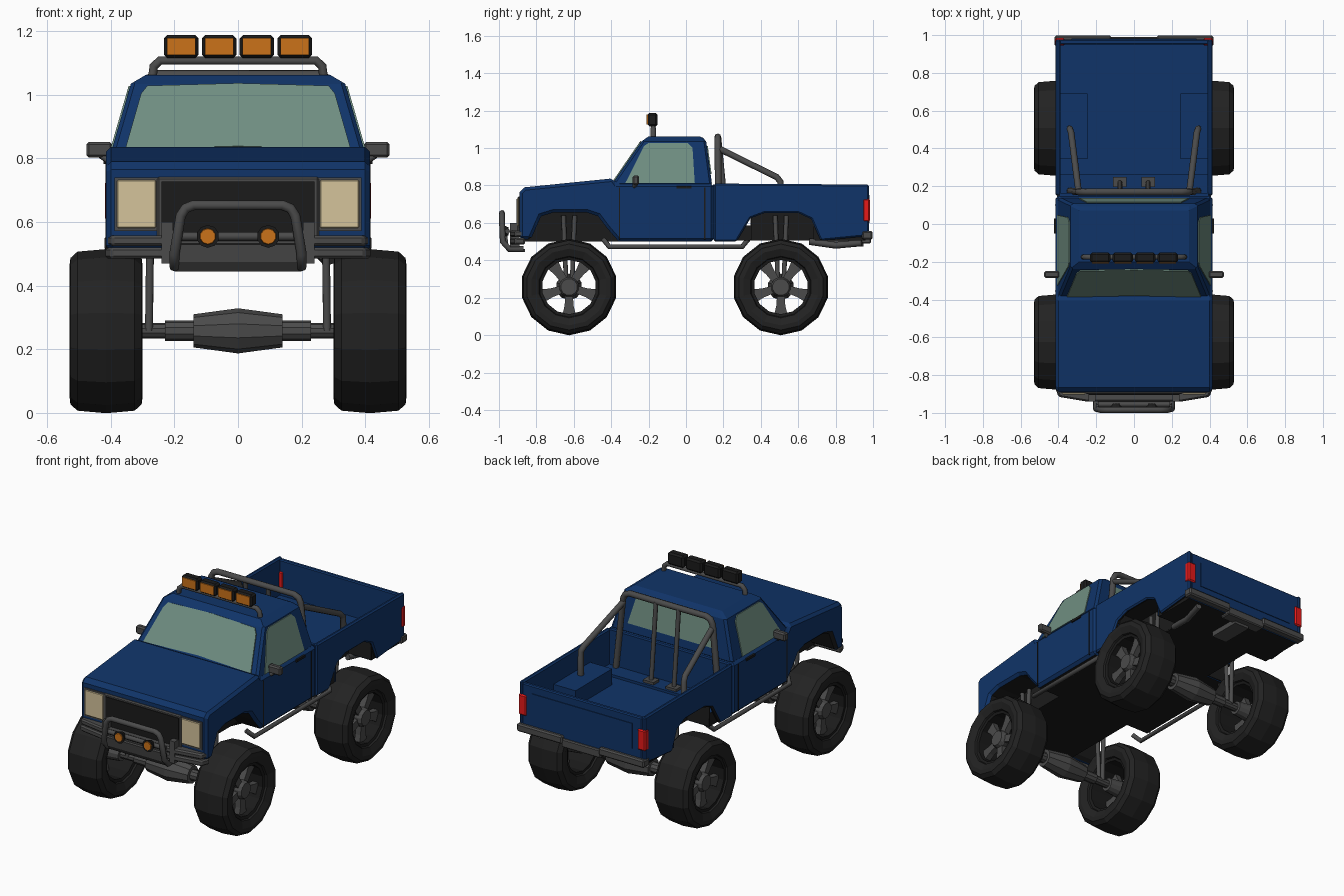
import bpy, bmesh, math
from mathutils import Vector

if "Cube" in bpy.data.objects:
    bpy.data.objects.remove(bpy.data.objects["Cube"])

def mat(name, r, g, b):
    m = bpy.data.materials.new(name)
    m.diffuse_color = (r, g, b, 1)
    m.use_nodes = True
    m.node_tree.nodes["Principled BSDF"].inputs["Base Color"].default_value = m.diffuse_color
    return m

BLUE = mat("blue paint", .005, .034, .14)
GLASS = mat("green glass", .16, .27, .22)
DARK = mat("black trim", .011, .011, .011)
TYRE = mat("tyre rubber", .016, .016, .016)
METAL = mat("grey metal", .07, .07, .07)
LAMP = mat("cream lamp", .66, .55, .33)
ORANGE = mat("orange lamp", .6, .17, .01)
RED = mat("red lamp", .8, .01, .01)

def finish(name, bm, mats, rule=None, bevel=0):
    bmesh.ops.recalc_face_normals(bm, faces=bm.faces[:])
    bm.normal_update()
    if rule:
        for f in bm.faces:
            f.material_index = rule(f.normal, f.calc_center_median())
    me = bpy.data.meshes.new(name)
    bm.to_mesh(me)
    bm.free()
    for m in mats:
        me.materials.append(m)
    ob = bpy.data.objects.new(name, me)
    bpy.context.collection.objects.link(ob)
    if bevel:
        b = ob.modifiers.new("bevel", 'BEVEL')
        b.width, b.segments, b.limit_method, b.angle_limit = bevel, 1, 'ANGLE', math.radians(50)
    return ob

def prism(name, pts, vec, *mats, rule=None, bevel=0):
    """Polygon of 3D points pushed along a vector."""
    bm = bmesh.new()
    f = bm.faces.new([bm.verts.new(p) for p in pts])
    ext = bmesh.ops.extrude_face_region(bm, geom=[f], use_keep_orig=True)
    bmesh.ops.translate(bm, verts=[v for v in ext['geom'] if isinstance(v, bmesh.types.BMVert)], vec=vec)
    return finish(name, bm, mats, rule, bevel)

def box(name, x, y, z, *mats, rule=None, bevel=0):
    pts = [(x[0], y[0], z[0]), (x[1], y[0], z[0]), (x[1], y[1], z[0]), (x[0], y[1], z[0])]
    return prism(name, pts, (0, 0, z[1] - z[0]), *mats, rule=rule, bevel=bevel)

def lathe(name, prof, n, loc, m, axis='X', closed=False):
    """Spin (offset, radius) points round the x or y axis."""
    bm = bmesh.new()
    rings = []
    for a, r in prof:
        ring = []
        for i in range(n):
            t = 2 * math.pi * (i + .5) / n
            c, s = r * math.cos(t), r * math.sin(t)
            p = (a, c, s) if axis == 'X' else (c, a, s)
            ring.append(bm.verts.new(Vector(p) + Vector(loc)))
        rings.append(ring)
    pairs = list(zip(rings, rings[1:]))
    if closed:
        pairs.append((rings[-1], rings[0]))
    else:
        bm.faces.new(rings[0])
        bm.faces.new(rings[-1])
    for a, b in pairs:
        for i in range(n):
            j = (i + 1) % n
            bm.faces.new((a[i], a[j], b[j], b[i]))
    return finish(name, bm, [m])

def tube(name, pts, r, m):
    cu = bpy.data.curves.new(name, 'CURVE')
    cu.dimensions, cu.bevel_depth, cu.bevel_resolution, cu.use_fill_caps = '3D', r, 2, True
    sp = cu.splines.new('POLY')
    sp.points.add(len(pts) - 1)
    for p, q in zip(sp.points, pts):
        p.co = (*q, 1)
    tmp = bpy.data.objects.new(name + "_path", cu)
    bpy.context.collection.objects.link(tmp)
    me = bpy.data.meshes.new_from_object(tmp.evaluated_get(bpy.context.evaluated_depsgraph_get()))
    bpy.data.objects.remove(tmp)
    me.materials.clear()
    me.materials.append(m)
    ob = bpy.data.objects.new(name, me)
    bpy.context.collection.objects.link(ob)

def arch_loop(pts):  # symmetrical tube path from its right half
    return pts + [(-x, y, z) for x, y, z in reversed(pts)]

# Front body with hood and wheel arch; underside and arch are dark
front = [(-.89, .51), (-.89, .765), (-.865, .79), (-.39, .838), (-.37, .81), (.15, .81), (.15, .5), (-.36, .5),
         (-.425, .575), (-.47, .635), (-.53, .655), (-.71, .655), (-.775, .635), (-.83, .51)]
under = lambda n, c: int(abs(n.x) < .5 and c.z < .66 and -.85 < c.y < .14)
prism("front_body", [(-.415, y, z) for y, z in front], (.83, 0, 0), BLUE, DARK, rule=under, bevel=.016)
box("engine_bay_floor", (-.25, .25), (-.86, -.35), (.5, .66), DARK)

# Cab: three stacked rings
bm = bmesh.new()
rings = []
for z, w, y0, y1 in [(.8, .405, -.4, .14), (1.035, .337, -.238, .108), (1.063, .29, -.2, .085)]:
    rings.append([bm.verts.new(p) for p in [(-w, y0, z), (w, y0, z), (w, y1, z), (-w, y1, z)]])
for a, b in zip(rings, rings[1:]):
    for i in range(4):
        bm.faces.new((a[i], a[i - 3], b[i - 3], b[i]))
bm.faces.new(rings[0])
bm.faces.new(rings[2])
finish("cab", bm, [BLUE], bevel=.012)

# Windows as thin plates on the sloping cab faces
wx = lambda z: .405 - .2894 * (z - .8)
wy = lambda z: -.4 + .689 * (z - .8)
by = lambda z: .14 - .136 * (z - .8)
prism("windscreen", [(x, wy(z) + .003, z) for x, z in
      [(-.355, .825), (0, .835), (.355, .825), (.305, 1.0), (.285, 1.025), (0, 1.033), (-.285, 1.025), (-.305, 1.0)]],
      (0, -.008, .004), GLASS)
prism("rear_window", [(x, by(z) - .003, z) for x, z in [(-.29, .86), (.29, .86), (.25, 1.01), (-.25, 1.01)]],
      (0, .008, 0), GLASS)
for s in (-1, 1):
    prism("side_window", [(s * (wx(z) - .003), y, z) for y, z in
          [(-.325, .812), (-.3, .86), (-.225, 1.01), (-.2, 1.028), (.01, 1.028), (.035, 1.0), (.047, .812)]],
          (s * .008, 0, 0), GLASS)
    # Door seams, handle, mirror
    for y in (-.355, .1):
        box("door_seam", (s * .41, s * .417), (y - .003, y + .003), (.51, .79), DARK)
    box("door_handle", (s * .405, s * .423), (-.05, .03), (.783, .797), DARK)
    box("mirror", (s * .395, s * .477), (-.285, -.25), (.803, .852), METAL, bevel=.008)
    tube("mirror_arm", [(s * .38, -.29, .775), (s * .43, -.268, .81)], .011, METAL)
    # Bed side with rear arch
    rear = [(.15, .5), (.15, .81), (.978, .805), (.978, .53), (.72, .505), (.67, .62), (.6, .653), (.42, .653),
            (.345, .625), (.27, .5)]
    prism("bed_side", [(s * .415, y, z) for y, z in rear], (-s * .025, 0, 0), BLUE, DARK,
          rule=lambda n, c: int(abs(n.x) < .5 and c.z < .655 and c.y < .95 and c.y > .2), bevel=.008)
    # Wheel box: open shell, blue outside and dark inside
    bm = bmesh.new()
    a, b = [[bm.verts.new((s * x, y, z)) for x, y in [(.245, .345), (.245, .69), (.4, .69), (.4, .345)]]
            for z in (.51, .68)]
    bm.faces.new(b)
    for i, j in ((0, 1), (1, 2), (3, 0)):
        bm.faces.new((a[i], a[j], b[j], b[i]))
    bmesh.ops.recalc_face_normals(bm, faces=bm.faces[:])
    if next(f for f in bm.faces if f.calc_center_median().z > .67).normal.z < 0:
        bmesh.ops.reverse_faces(bm, faces=bm.faces[:])
    me = bpy.data.meshes.new("wheel_box")
    bm.to_mesh(me)
    me.materials.append(BLUE)
    me.materials.append(DARK)
    ob = bpy.data.objects.new("wheel_box", me)
    bpy.context.collection.objects.link(ob)
    sol = ob.modifiers.new("shell", 'SOLIDIFY')
    sol.thickness, sol.material_offset, sol.material_offset_rim = .008, 1, 1
    # Tail light, headlight
    box("tail_light", (s * .365, s * .419), (.945, .984), (.605, .73), RED, bevel=.008)
    box("headlight_rim", (s * .25, s * .388), (-.895, -.88), (.572, .74), METAL)
    box("headlight", (s * .258, s * .38), (-.903, -.895), (.582, .732), LAMP, bevel=.003)
    # Side step tube, bull bar post, roll bar stays
    tube("side_step", [(s * .36, -.44, .51), (s * .395, -.41, .472), (s * .395, .3, .472), (s * .36, .33, .51)],
         .014, METAL)
    box("bull_bar_post", (s * .205, s * .24), (-.94, -.89), (.47, .6), METAL)
    tube("roll_bar_stay", [(s * .293, .17, 1.0), (s * .333, .485, .845), (s * .34, .505, .82), (s * .34, .505, .68)],
         .017, METAL)
    tube("roll_bar_upright", [(s * .075, .175, 1.06), (s * .075, .22, .6)], .013, METAL)
    box("upright_foot", (s * .04, s * .11), (.195, .25), (.6, .615), METAL)
    # Fog light
    lathe("fog_light", [(0, .022), (-.035, .036)], 10, (s * .095, -.95, .555), DARK, 'Y')
    lathe("fog_lens", [(0, .026), (-.006, .024)], 10, (s * .095, -.984, .555), ORANGE, 'Y')

# Bed floor, front wall, tailgate
for y0, y1, w, h in [(.15, .265, .395, .6), (.265, .345, .395, .585), (.345, .69, .25, .585), (.69, .96, .395, .585)]:
    box("bed_floor", (-w, w), (y0, y1), (.505, h), BLUE, DARK, rule=lambda n, c: int(n.z < -.5 or c.z < .56 and abs(n.x) > .5))
box("bed_front_wall", (-.395, .395), (.145, .165), (.51, .806), BLUE)
box("tailgate", (-.395, .395), (.95, .977), (.52, .797), BLUE, bevel=.006)
box("tailgate_panel", (-.33, .33), (.975, .981), (.6, .75), BLUE)

# Grille and bumpers
box("grille_frame", (-.255, .255), (-.9, -.88), (.53, .742), METAL, bevel=.006)
box("grille", (-.24, .24), (-.905, -.9), (.545, .728), DARK)
plan = [(-.42, -.86), (-.4, -.915), (-.25, -.94), (.25, -.94), (.4, -.915), (.42, -.86)]
prism("front_bumper_low", [(x, y, .485) for x, y in plan], (0, 0, .035), METAL, bevel=.008)
prism("front_bumper_high", [(x * .99, y, .525) for x, y in plan], (0, 0, .033), METAL, bevel=.008)
for s in (-1, 1):
    box("rear_bumper", (s * .12, s * .42), (.94, .998), (.51, .557), METAL, bevel=.008)
box("rear_bumper_step", (-.13, .13), (.92, .99), (.49, .54), METAL, bevel=.006)
box("hitch", (-.05, .05), (.75, .95), (.475, .505), METAL)
tube("exhaust", [(.26, .66, .5), (.28, .8, .48), (.31, .94, .493)], .018, METAL)

# Bull bar with skid plate and lamp bar
tube("bull_bar", arch_loop([(.195, -.87, .46), (.2, -.945, .46), (.2, -.98, .5), (.18, -.984, .62), (.165, -.984, .643),
                            (.14, -.984, .653)]), .016, METAL)
tube("lamp_bar", [(-.19, -.955, .555), (.19, -.955, .555)], .014, METAL)
prism("skid_plate", [(-.2, -.975, .53), (-.2, -.965, .475), (-.2, -.94, .445), (-.2, -.86, .445), (-.2, -.86, .46),
                     (-.2, -.93, .46), (-.2, -.95, .485), (-.2, -.955, .53)], (.4, 0, 0), METAL)

# Roof light bar with four lamps
tube("roof_bar", arch_loop([(.27, -.175, 1.045), (.265, -.175, 1.09), (.245, -.175, 1.108)]), .014, METAL)
for i in range(4):
    x = (i - 1.5) * .119
    box("roof_lamp", (x - .054, x + .054), (-.205, -.152), (1.116, 1.188), DARK, bevel=.01)
    box("roof_lens", (x - .045, x + .045), (-.21, -.204), (1.126, 1.179), ORANGE)

# Roll hoop in the bed
tube("roll_hoop", arch_loop([(.34, .175, .59), (.295, .17, 1.02), (.28, .17, 1.048), (.25, .17, 1.06)]), .018, METAL)

# Axles, struts, wheels
tyre = [(-.075, .155), (-.1, .165), (-.115, .205), (-.112, .23), (-.09, .25), (0, .258), (.09, .25), (.112, .23),
        (.115, .205), (.1, .165), (.075, .155)]
axle = [(.33, .024), (.23, .024), (.23, .032), (.14, .032), (.14, .052), (0, .071)]
for end, y in (("front", -.625), ("rear", .507)):
    lathe(end + "_axle", [(-a, r) for a, r in axle] + axle[-2::-1], 10, (0, y, .258), METAL)
    for s in (-1, 1):
        c = (s * .415, y, .257)
        for dy in (-.03, .03):
            tube(end + "_strut", [(s * .28, y + dy * .5, .26), (s * .275, y + dy, .64)], .013, METAL)
        lathe(end + "_tyre", tyre, 14, c, TYRE, closed=True)
        lathe(end + "_rim", [(-.09, .162), (-.09, .145), (.085, .145), (.09, .162)], 14, c, DARK, closed=True)
        lathe(end + "_hub", [(-s * .09, .04), (s * .05, .055), (s * .075, .045)], 12, c, METAL)
        for k in range(5):
            t = math.radians(-90 + 72 * k)
            u, v = Vector((0, math.cos(t), math.sin(t))), Vector((0, -math.sin(t), math.cos(t)))
            o = Vector(c) + Vector((s * .02, 0, 0))
            prism(end + "_spoke", [o + u * r + v * w for r, w in
                  [(.04, -.02), (.1, -.024), (.15, -.036), (.15, .036), (.1, .024), (.04, .02)]], (s * .035, 0, 0), METAL)
